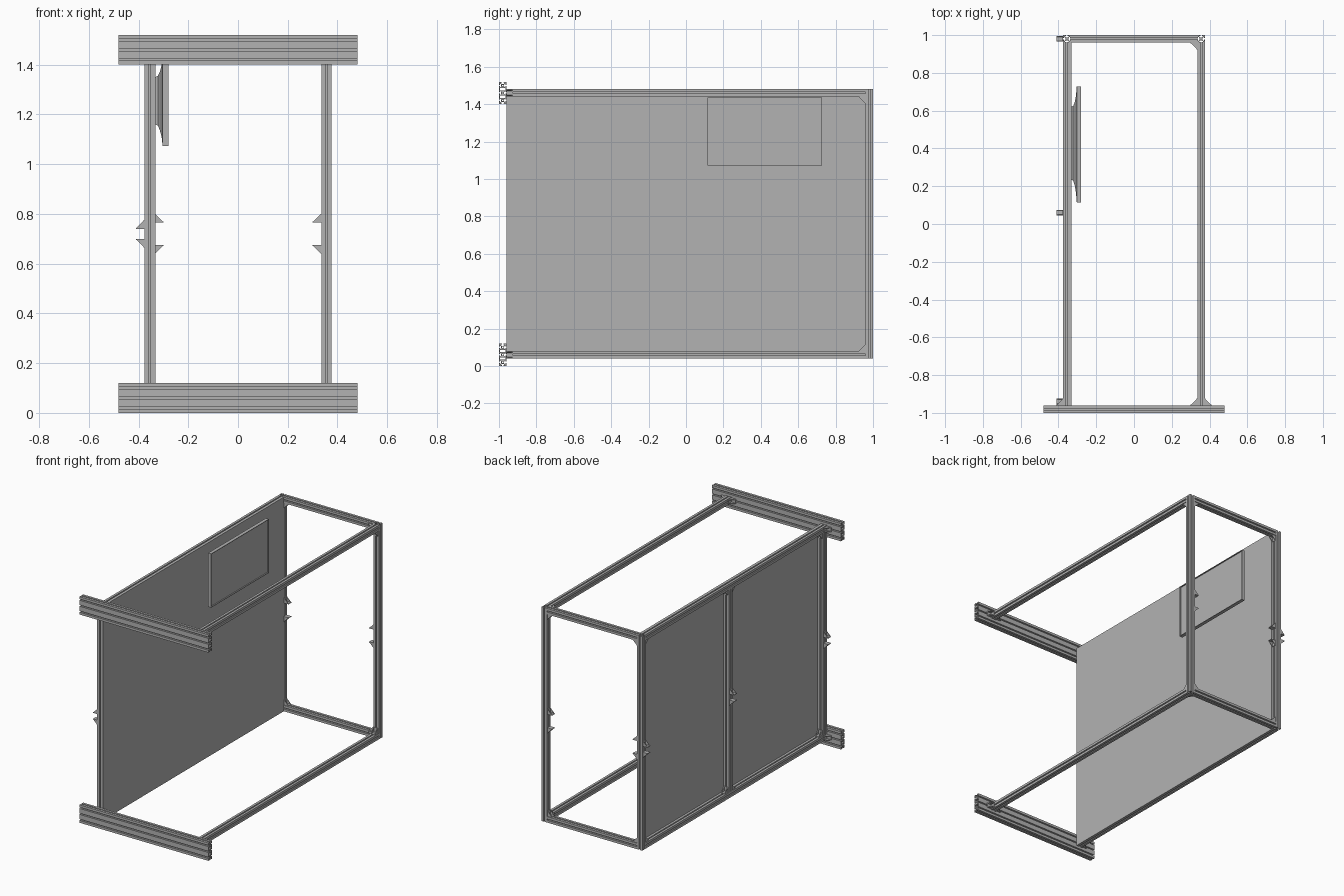
import bpy, bmesh
from mathutils import Vector, Matrix

cube = bpy.data.objects.get("Cube")
if cube:
    bpy.data.objects.remove(cube)

grey = bpy.data.materials.new("aluminium_grey")
grey.use_nodes = True
grey.diffuse_color = (0.45, 0.45, 0.45, 1)
grey.node_tree.nodes["Principled BSDF"].inputs["Base Color"].default_value = grey.diffuse_color

H = 0.02                       # half the width of one extrusion cell
SX, BACK, MID, FRONT = 0.355, 0.98, 0.06, -0.94
LOW, HIGH = 0.06, 1.46         # rail centre heights
X, Y, Z = Vector((1, 0, 0)), Vector((0, 1, 0)), Vector((0, 0, 1))


def add_mesh(name, mesh):
    mesh.materials.clear()
    mesh.materials.append(grey)
    obj = bpy.data.objects.new(name, mesh)
    bpy.context.collection.objects.link(obj)
    return obj


def finish(name, bm):
    bmesh.ops.recalc_face_normals(bm, faces=bm.faces)
    mesh = bpy.data.meshes.new(name)
    bm.to_mesh(mesh)
    bm.free()
    return add_mesh(name, mesh)


# Slotted extrusion profile, one slot per cell on each side
HALF_SLOT = [(-.004, 0), (-.004, .0045), (-.010, .0045), (-.010, .007), (-.005, .012)]
SLOT = HALF_SLOT + [(-s, d) for s, d in reversed(HALF_SLOT)]


def profile(cells):
    top = H * cells
    rows = [(2 * i + 1 - cells) * H for i in range(cells)]
    sides = [((-H, -top), [(0, -top)], (1, 0)),
             ((H, -top), [(H, v) for v in rows], (0, 1)),
             ((H, top), [(0, top)], (-1, 0)),
             ((-H, top), [(-H, v) for v in reversed(rows)], (0, -1))]
    outline = []
    for corner, centres, (tu, tv) in sides:
        outline.append(corner)
        for cu, cv in centres:
            outline += [(cu + s * tu - d * tv, cv + s * tv + d * tu) for s, d in SLOT]

    def hole(v, a, b):
        return [(-a, v - b), (a, v - b), (a, v + b), (-a, v + b)]
    holes = [hole(v, .0035, .0035) for v in rows]
    holes += [hole(v + H, .015, .006) for v in rows[:-1]]
    return [outline] + holes


def bar(name, axis, centre, length, cells=1):
    curve = bpy.data.curves.new(name, 'CURVE')
    curve.dimensions = '2D'
    curve.fill_mode = 'BOTH'
    curve.extrude = length / 2
    for loop in profile(cells):
        spline = curve.splines.new('POLY')
        spline.points.add(len(loop) - 1)
        for p, (u, v) in zip(spline.points, loop):
            p.co = (u, v, 0, 1)
        spline.use_cyclic_u = True
        spline.use_smooth = False
    temp = bpy.data.objects.new(name + "_curve", curve)
    bpy.context.collection.objects.link(temp)
    deps = bpy.context.evaluated_depsgraph_get()
    mesh = bpy.data.meshes.new_from_object(temp.evaluated_get(deps))
    bpy.data.objects.remove(temp)
    u, v, w = {'x': (Y, Z, X), 'y': (Z, X, Y), 'z': (X, Y, Z)}[axis]
    mesh.transform(Matrix.Translation(centre) @ Matrix((u, v, w)).transposed().to_4x4())
    return add_mesh(name, mesh)


def prism(bm, points, offset):
    verts = [bm.verts.new(p) for p in points]
    face = bm.faces.new(verts)
    new = bmesh.ops.extrude_face_region(bm, geom=[face], use_keep_orig=True)["geom"]
    bmesh.ops.translate(bm, vec=offset, verts=[g for g in new if isinstance(g, bmesh.types.BMVert)])


def gusset(name, corner, a, b, leg=0.035, wide=0.03, t=0.004):
    """Angle bracket with two triangular cheeks; legs run along a and b."""
    bm = bmesh.new()
    w = a.cross(b)
    base = Vector(corner) - w * wide / 2
    ell = [(0, 0), (leg, 0), (leg, t), (t, t), (t, leg), (0, leg)]
    prism(bm, [base + a * i + b * j for i, j in ell], w * wide)
    cheek = [(0, 0), (leg, 0), (leg, t / 2), (t / 2, leg), (0, leg)]
    for shift in (0, wide - t):
        prism(bm, [base + w * shift + a * i + b * j for i, j in cheek], w * t)
    return finish(name, bm)


# Wide front cross beams, long rails and rear cross rails
for label, z in (("lower", LOW), ("upper", HIGH)):
    bar(label + "_front_beam", 'x', (0, -0.98, z), 0.96, cells=3)
    bar(label + "_rear_rail", 'x', (0, BACK, z), 2 * (SX - H))
    for side, x in (("left", SX), ("right", -SX)):
        bar(f"{label}_{side}_rail", 'y', (x, 0, z), 1.92)

# Uprights
mid_z = (LOW + HIGH) / 2
for side, x in (("left", SX), ("right", -SX)):
    bar(side + "_rear_post", 'z', (x, BACK, mid_z), HIGH - LOW + 2 * H)
for label, y in (("middle", MID), ("front", FRONT)):
    bar(f"right_{label}_post", 'z', (-SX, y, mid_z), HIGH - LOW - 2 * H)

# Corner brackets
for label, z, up in (("lower", LOW, 1), ("upper", HIGH, -1)):
    inner = z + up * H
    for y, d in ((BACK, -1), (MID, 1), (MID, -1), (FRONT, 1)):
        gusset(label + "_right_side_gusset", (-SX, y + d * H, inner), Y * d, Z * up)
    gusset(label + "_left_side_gusset", (SX, BACK - H, inner), -Y, Z * up)
    for s in (1, -1):
        gusset(label + "_rear_gusset", (s * (SX - H), BACK, inner), X * -s, Z * up)
    gusset(label + "_rear_flat_gusset", (SX - H, BACK - H, z), -X, -Y)
    for x, d in ((SX - H, -1), (SX + H, 1), (-SX - H, -1)):
        gusset(label + "_beam_gusset", (x, -0.96, z), X * d, Y)

# Mid-height shelf brackets on the uprights
for up in (1, -1):
    for y in (BACK, MID, FRONT):
        gusset("outer_shelf_bracket", (-SX - H, y, 0.72 + up * H), -X, Z * up)
    for s in (1, -1):
        gusset("inner_shelf_bracket", (s * (SX - H), BACK, 0.72 + up * 0.045), X * -s, Z * up)

# Side panel on the inner face of the right frame
bm = bmesh.new()
panel = [(-0.335, y, z) for y, z in ((-0.96, .04), (.96, .04), (.96, 1.48), (-0.96, 1.48))]
prism(bm, [Vector(p) for p in panel], X * 0.003)
finish("side_panel", bm)

# Screen: lofted rings from the rear housing to the recessed display
RINGS = [(-.333, .235, .62, 1.16, 1.35), (-.322, .23, .625, 1.155, 1.355),
         (-.314, .205, .645, 1.135, 1.372), (-.307, .165, .68, 1.11, 1.40),
         (-.303, .115, .728, 1.073, 1.435), (-.28, .115, .728, 1.073, 1.435),
         (-.28, .119, .724, 1.077, 1.431), (-.288, .119, .724, 1.077, 1.431)]
bm = bmesh.new()
loops = [[bm.verts.new((x, y, z)) for y, z in ((y0, z0), (y1, z0), (y1, z1), (y0, z1))]
         for x, y0, y1, z0, z1 in RINGS]
for p, q in zip(loops, loops[1:]):
    for i in range(4):
        j = (i + 1) % 4
        bm.faces.new((p[i], p[j], q[j], q[i]))
bm.faces.new(loops[0])
bm.faces.new(loops[-1])
finish("wall_screen", bm)
